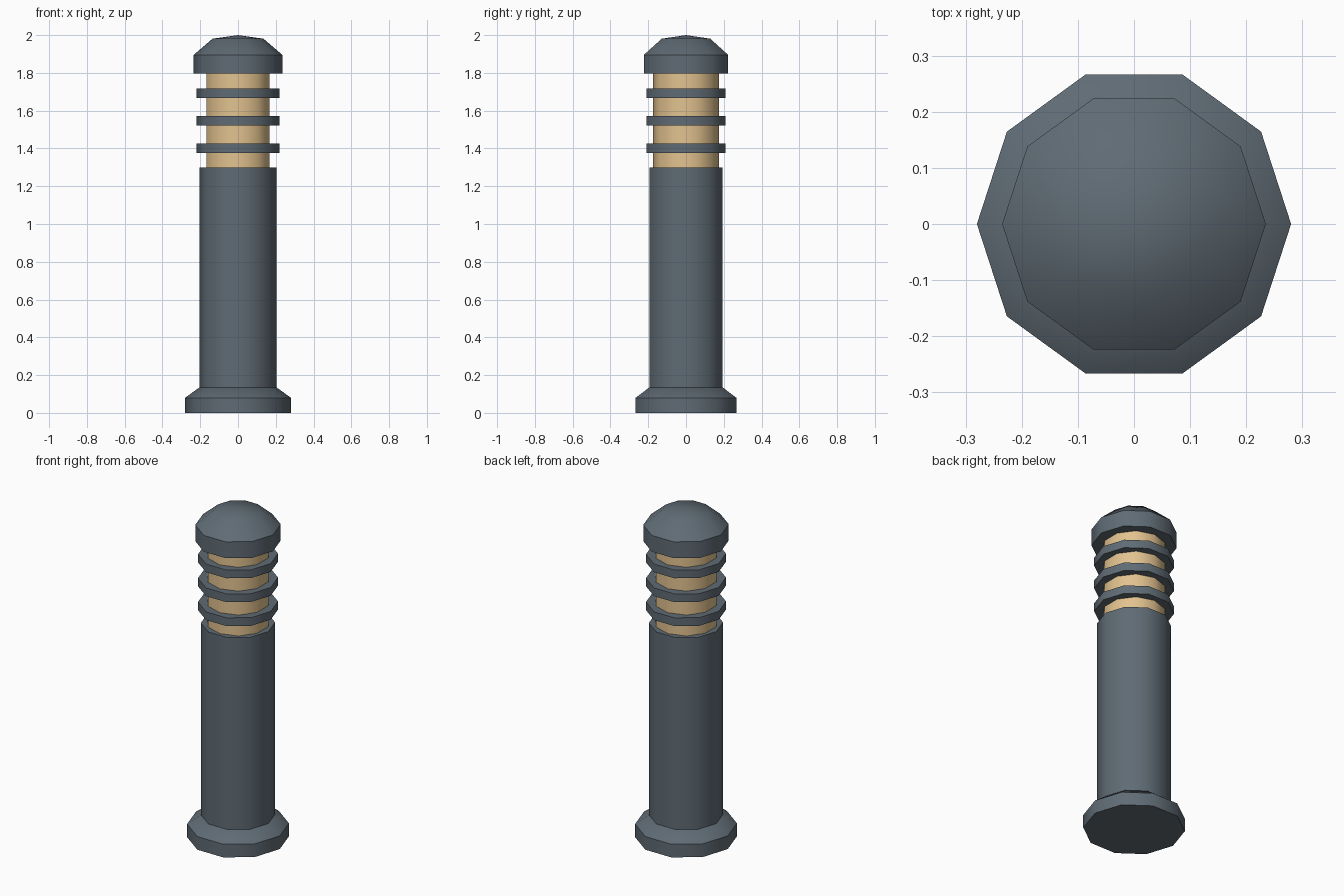
import bpy, bmesh, math

if "Cube" in bpy.data.objects:
    bpy.data.objects.remove(bpy.data.objects["Cube"])

SIDES = 10


def material(name, color):
    m = bpy.data.materials.new(name)
    m.diffuse_color = (*color, 1)
    m.use_nodes = True
    m.node_tree.nodes["Principled BSDF"].inputs["Base Color"].default_value = m.diffuse_color
    return m


slate = material("slate_metal", (0.115, 0.147, 0.175))
amber = material("warm_lamp", (0.76, 0.54, 0.275))


def lathe(name, profile, mat, turn=0.0):
    """Closed ten-sided solid from (radius, z) points, bottom to top."""
    bm = bmesh.new()
    rings = []
    for r, z in profile:
        if r == 0:
            rings.append([bm.verts.new((0, 0, z))] * SIDES)
        else:
            angles = [turn + 2 * math.pi * i / SIDES for i in range(SIDES)]
            rings.append([bm.verts.new((r * math.cos(a), r * math.sin(a), z)) for a in angles])
    for low, high in zip(rings, rings[1:]):
        for i in range(SIDES):
            j = (i + 1) % SIDES
            corners = [low[i], low[j], high[j], high[i]]
            bm.faces.new(list(dict.fromkeys(corners)))
    bm.faces.new(rings[0][::-1])
    if profile[-1][0] > 0:
        bm.faces.new(rings[-1])
    mesh = bpy.data.meshes.new(name)
    bm.to_mesh(mesh)
    bm.free()
    mesh.materials.append(mat)
    ob = bpy.data.objects.new(name, mesh)
    bpy.context.collection.objects.link(ob)
    bpy.ops.object.select_all(action='DESELECT')
    ob.select_set(True)
    bpy.context.view_layer.objects.active = ob
    bpy.ops.object.shade_smooth_by_angle(angle=math.radians(40))
    return ob


# Foot flange and column
lathe("base", [(0.28, 0), (0.28, 0.08), (0.204, 0.135)], slate)
lathe("column", [(0.204, 0.135), (0.204, 1.3)], slate)

# Glowing core, turned half a side
lathe("lamp", [(0.175, 1.3), (0.175, 1.796)], amber, math.pi / SIDES)

# Louvre rings
for k in range(3):
    z = 1.402 + 0.145 * k
    lathe(f"louvre_ring_{k + 1}", [(0.22, z - 0.025), (0.22, z + 0.025)], slate)

# Domed cap
lathe("cap", [(0.235, 1.796), (0.235, 1.895), (0.135, 1.981), (0, 2.0)], slate)
